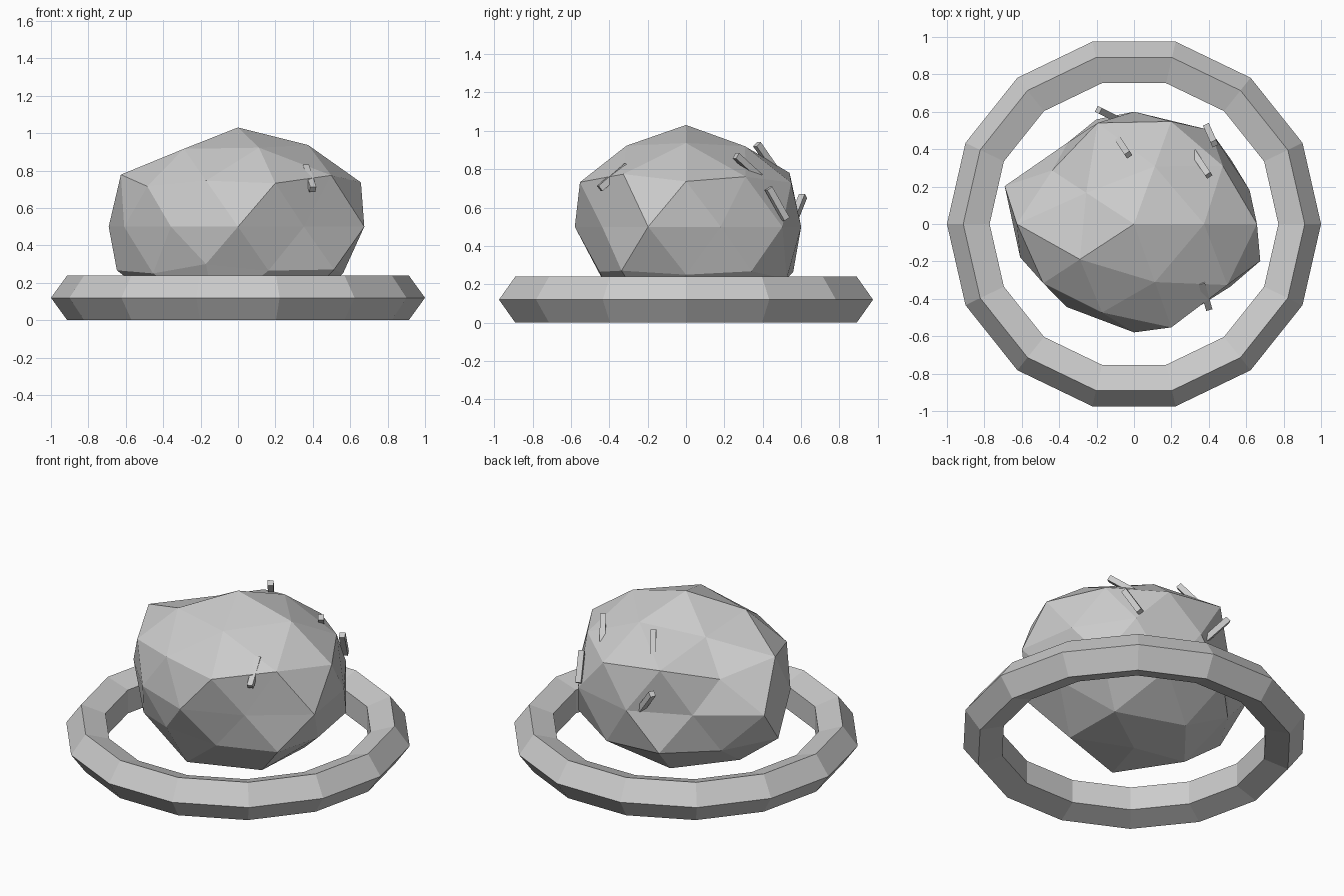
import bpy, bmesh, math
from mathutils import Vector, Matrix

if "Cube" in bpy.data.objects:
    bpy.data.objects.remove(bpy.data.objects["Cube"], do_unlink=True)

grey = bpy.data.materials.new("plain_grey")
grey.use_nodes = True
COLOUR = (0.6, 0.6, 0.6, 1)
grey.diffuse_color = COLOUR
grey.node_tree.nodes["Principled BSDF"].inputs["Base Color"].default_value = COLOUR


def add_object(name, bm):
    bmesh.ops.recalc_face_normals(bm, faces=bm.faces)
    mesh = bpy.data.meshes.new(name)
    bm.to_mesh(mesh)
    bm.free()
    mesh.materials.append(grey)
    obj = bpy.data.objects.new(name, mesh)
    bpy.context.collection.objects.link(obj)
    return obj


# Boulder: flattened icosphere with uneven radii, one list per level,
# keyed by (level height, first angle), stepping evenly round the axis
LEVELS = {
    (100, 0): [.737],
    (85, 0): [.713, .685, .6, .68, .69],
    (53, 36): [.69, .742, .736, .65, .725],
    (45, 0): [.735, .716, .605, .67, .722],
    (0, 18): [.65, .69, .667, .6, .727, .64, .61, .644, .6, .71],
    (-45, 36): [.72, .73, .724, .62, .71],
    (-53, 0): [.66, .72, .66, .66, .62],
    (-85, 36): [.75, .72, .72, .75, .73],
    (-100, 0): [.68],
}
bm = bmesh.new()
bmesh.ops.create_icosphere(bm, subdivisions=2, radius=1)
for v in bm.verts:
    d = v.co.normalized()
    (_, start), radii = min(LEVELS.items(), key=lambda kv: abs(kv[0][0] - d.z * 100))
    angle = math.degrees(math.atan2(d.y, d.x))
    i = round((angle - start) * len(radii) / 360) % len(radii)
    v.co = Vector((d.x, d.y * 0.9, d.z * 0.72)) * radii[i] + Vector((0, 0, 0.5))
add_object("boulder", bm)

# Ring: pentagonal section swept round fourteen sides
SIDES, SECTION, MAJOR, MINOR = 14, 5, 0.874, 0.126
bm = bmesh.new()
loops = []
for i in range(SIDES):
    a = math.tau * i / SIDES
    loop = []
    for j in range(SECTION):
        b = math.tau * j / SECTION
        r = MAJOR + MINOR * math.cos(b)
        loop.append(bm.verts.new((r * math.cos(a), r * math.sin(a),
                                  0.12 + MINOR * math.sin(b))))
    loops.append(loop)
for i in range(SIDES):
    p, q = loops[i], loops[(i + 1) % SIDES]
    for j in range(SECTION):
        k = (j + 1) % SECTION
        bm.faces.new((p[j], q[j], q[k], p[k]))
add_object("ground_ring", bm)

# Splinters: thin square rods half sunk into the boulder, by their two ends
SPLINTERS = {
    "splinter_back_right": ((-.19, .61, .66), (-.07, .55, .51)),
    "splinter_back_top": ((-.03, .37, .93), (-.09, .46, .80)),
    "splinter_left_top": ((.40, .26, .87), (.32, .38, .76)),
    "splinter_back_left": ((.43, .43, .70), (.39, .52, .54)),
    "splinter_front_left": ((.36, -.31, .82), (.40, -.45, .70)),
}
for name, ends in SPLINTERS.items():
    a, b = map(Vector, ends)
    bm = bmesh.new()
    bmesh.ops.create_cube(bm, size=1)
    turn = (b - a).to_track_quat('Z', 'Y').to_matrix().to_4x4()
    bm.transform(Matrix.Translation((a + b) / 2) @ turn
                 @ Matrix.Diagonal((.034, .034, (b - a).length, 1)))
    add_object(name, bm)
